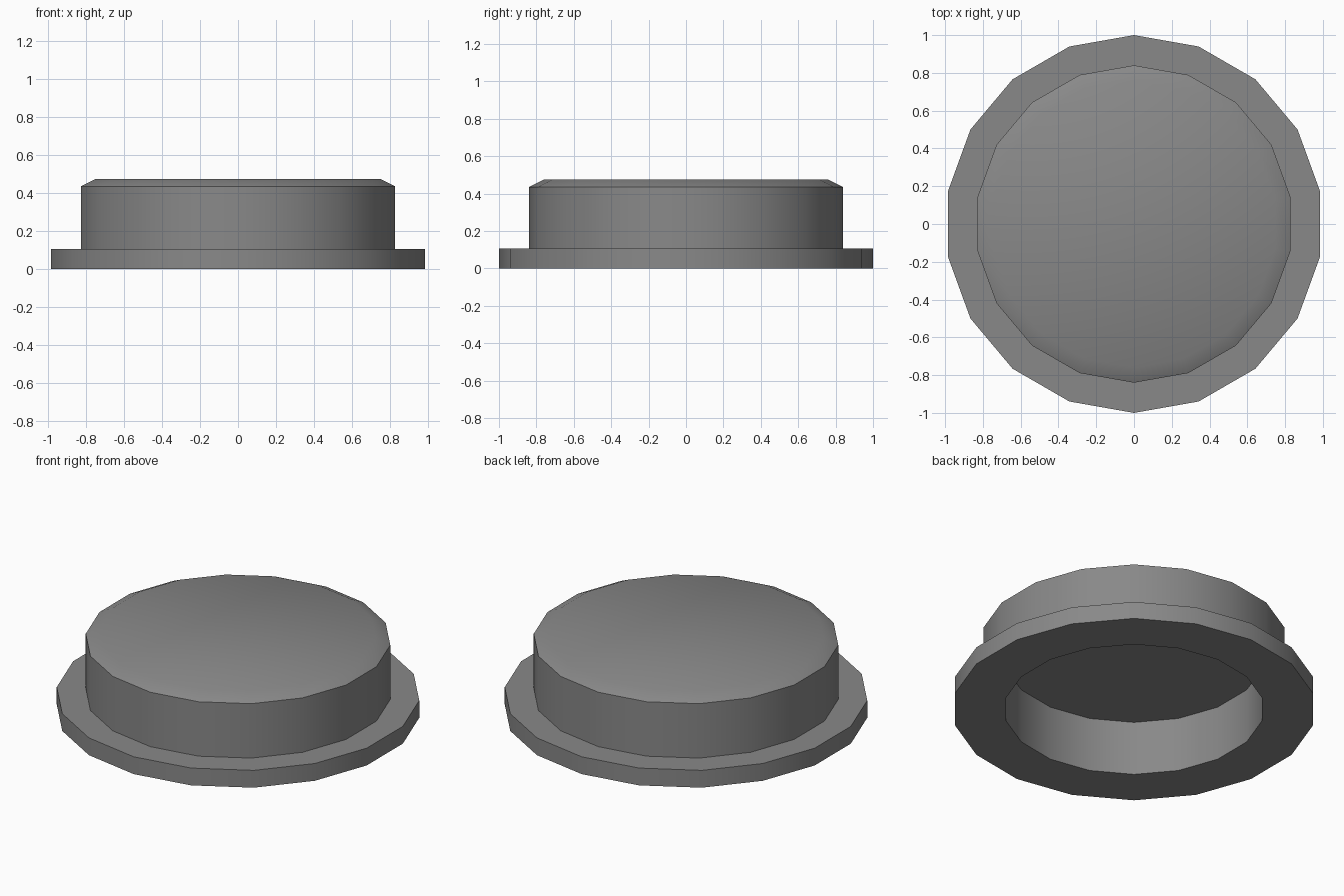
import bpy, bmesh, math

cube = bpy.data.objects.get("Cube")
if cube:
    bpy.data.objects.remove(cube, do_unlink=True)

SIDES = 18

grey = bpy.data.materials.new("mid_grey")
grey.use_nodes = True
colour = (0.25, 0.25, 0.25, 1)
grey.diffuse_color = colour
grey.node_tree.nodes["Principled BSDF"].inputs["Base Color"].default_value = colour


def lathe(name, profile, material):
    """Spin a (radius, height) profile around z and cap both ends."""
    bm = bmesh.new()
    rings = []
    for r, z in profile:
        angles = [math.pi / 2 + math.tau * i / SIDES for i in range(SIDES)]
        rings.append([bm.verts.new((r * math.cos(a), r * math.sin(a), z)) for a in angles])
    for low, high in zip(rings, rings[1:]):
        for i in range(SIDES):
            j = (i + 1) % SIDES
            bm.faces.new((low[i], low[j], high[j], high[i]))
    bm.faces.new(rings[0][::-1])
    bm.faces.new(rings[-1])
    bmesh.ops.recalc_face_normals(bm, faces=bm.faces)
    mesh = bpy.data.meshes.new(name)
    bm.to_mesh(mesh)
    bm.free()
    mesh.materials.append(material)
    obj = bpy.data.objects.new(name, mesh)
    bpy.context.collection.objects.link(obj)
    return obj


# Hollow flanged cap: recess ceiling, recess wall, flange, body, chamfered top
cap = lathe("flanged_cap", [
    (0.715, 0.33), (0.715, 0),
    (1, 0), (1, 0.105),
    (0.84, 0.105), (0.84, 0.435),
    (0.76, 0.475),
], grey)

bpy.ops.object.select_all(action='DESELECT')
cap.select_set(True)
bpy.context.view_layer.objects.active = cap
bpy.ops.object.shade_smooth_by_angle(angle=math.radians(30))
